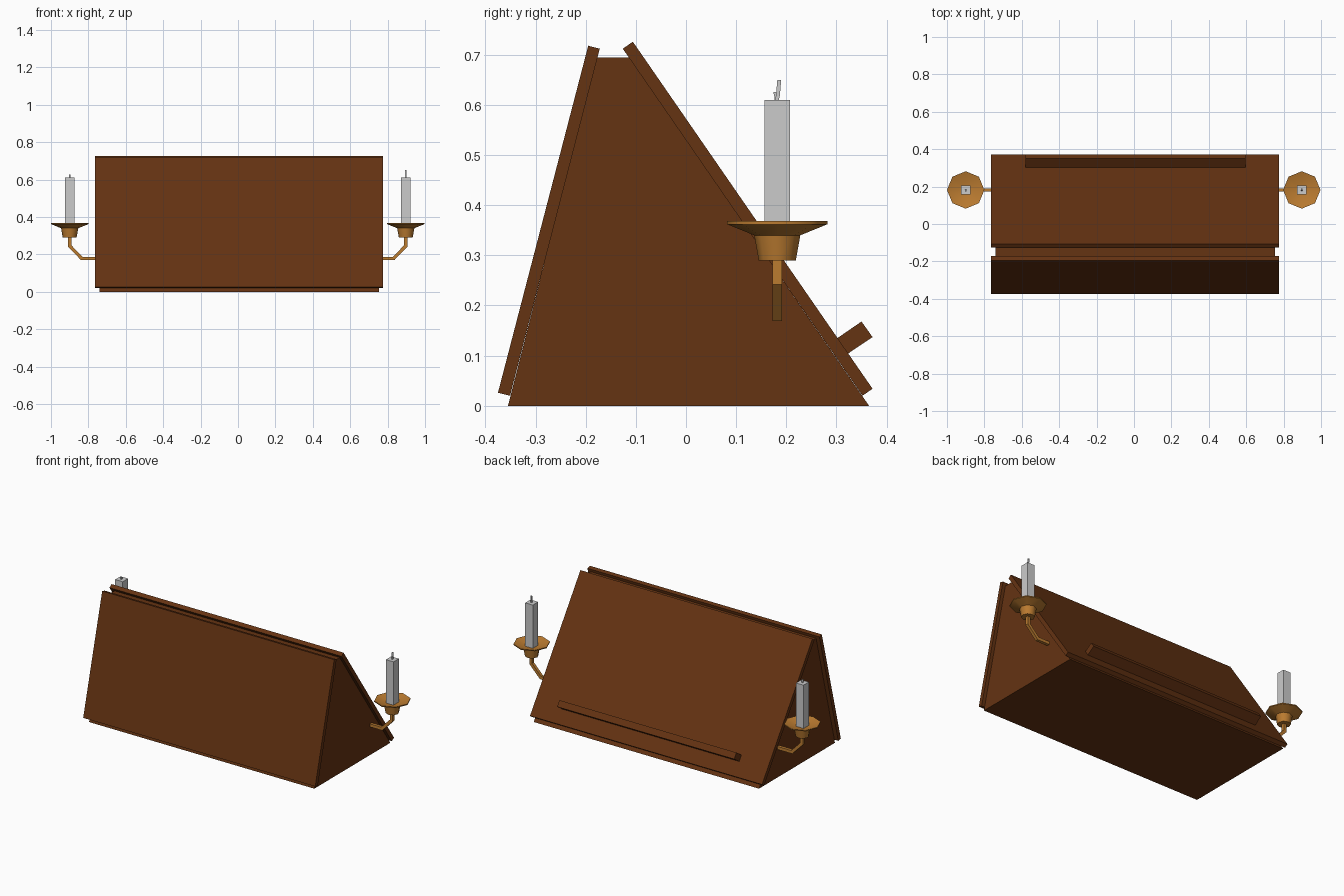
import bpy, bmesh, math
from mathutils import Vector

if "Cube" in bpy.data.objects:
    bpy.data.objects.remove(bpy.data.objects["Cube"])


def material(name, rgb):
    m = bpy.data.materials.new(name)
    m.diffuse_color = (*rgb, 1)
    m.use_nodes = True
    m.node_tree.nodes["Principled BSDF"].inputs["Base Color"].default_value = m.diffuse_color
    return m


WOOD = material("wood", (0.13, 0.033, 0.006))
BRASS = material("brass", (0.5, 0.2, 0.03))


def finish(name, bm, mat=None, smooth=False):
    bmesh.ops.recalc_face_normals(bm, faces=bm.faces)
    me = bpy.data.meshes.new(name)
    bm.to_mesh(me)
    bm.free()
    ob = bpy.data.objects.new(name, me)
    bpy.context.collection.objects.link(ob)
    if mat:
        me.materials.append(mat)
    if smooth:
        bpy.ops.object.select_all(action='DESELECT')
        ob.select_set(True)
        bpy.context.view_layer.objects.active = ob
        bpy.ops.object.shade_smooth_by_angle(angle=math.radians(50))
    return ob


def prism(name, profile, x0, x1, mat):
    """Extrude a (y, z) profile along x."""
    bm = bmesh.new()
    face = bm.faces.new([bm.verts.new((x0, y, z)) for y, z in profile])
    new = bmesh.ops.extrude_face_region(bm, geom=[face])["geom"]
    bmesh.ops.translate(bm, vec=(x1 - x0, 0, 0),
                        verts=[v for v in new if isinstance(v, bmesh.types.BMVert)])
    return finish(name, bm, mat)


def loft(name, rings, mat=None, smooth=False):
    """Skin a list of equal-length point rings and cap both ends."""
    bm = bmesh.new()
    rows = [[bm.verts.new(p) for p in ring] for ring in rings]
    n = len(rows[0])
    for a, b in zip(rows, rows[1:]):
        for i in range(n):
            j = (i + 1) % n
            bm.faces.new((a[i], a[j], b[j], b[i]))
    bm.faces.new(rows[0])
    bm.faces.new(rows[-1])
    return finish(name, bm, mat, smooth)


def ring(cx, cy, z, r, n, turn=0.0):
    return [(cx + r * math.cos(turn + math.tau * i / n),
             cy + r * math.sin(turn + math.tau * i / n), z) for i in range(n)]


# Wedge body, two overhanging boards and the book ledge
prism("body", [(-0.355, 0), (0.365, 0), (-0.113, 0.695), (-0.178, 0.695)], -0.74, 0.755, WOOD)
prism("front_board", [(-0.375, 0.026), (-0.351, 0.020), (-0.172, 0.712), (-0.195, 0.718)],
      -0.765, 0.775, WOOD)
prism("sloped_board", [(0.352, 0.020), (0.372, 0.034), (-0.106, 0.726), (-0.126, 0.712)],
      -0.765, 0.775, WOOD)
prism("ledge", [(0.302, 0.135), (0.323, 0.104), (0.372, 0.137), (0.350, 0.168)],
      -0.58, 0.595, WOOD)

# Candle brackets on both ends
CY = 0.182
DISH = [(0.037, 0.290), (0.046, 0.340), (0.1, 0.362), (0.1, 0.368), (0.04, 0.350)]
for side, s, cx, wall in (("left", -1, -0.9, -0.735), ("right", 1, 0.897, 0.75)):
    # Square arm with mitred bends
    path = [(wall, 0.178), (cx - s * 0.065, 0.178), (cx, 0.245), (cx, 0.295)]
    pts = [Vector(p) for p in path]
    rings = []
    for i, p in enumerate(pts):
        d1 = (p - pts[i - 1]).normalized() if i else (pts[1] - p).normalized()
        d2 = (pts[i + 1] - p).normalized() if i < len(pts) - 1 else d1
        t = (d1 + d2).normalized()
        k = 0.009 / t.dot(d1)
        nx, nz = -t.y * k, t.x * k
        rings.append([(p.x + a * nx, CY + b * 0.009, p.y + a * nz)
                      for a, b in ((1, 1), (1, -1), (-1, -1), (-1, 1))])
    loft(side + "_arm", rings, BRASS)

    # Eight-sided cup and drip dish
    loft(side + "_drip_dish", [ring(cx, CY, z, r, 8) for r, z in DISH], BRASS, True)

    # Square candle
    q = math.pi / 4
    loft(side + "_candle", [ring(cx, CY, z, 0.0355, 4, q) for z in (0.34, 0.61)])

    # Bent wick, longer on the right
    tip = 0.65 if s > 0 else 0.626
    lean = 0.004 if s > 0 else -0.004
    loft(side + "_wick", [ring(cx, CY + o, z, 0.0055, 4, q) for o, z in
                          ((-0.002, 0.605), (lean * 0.3, 0.618 if s > 0 else 0.614), (lean, tip))])
